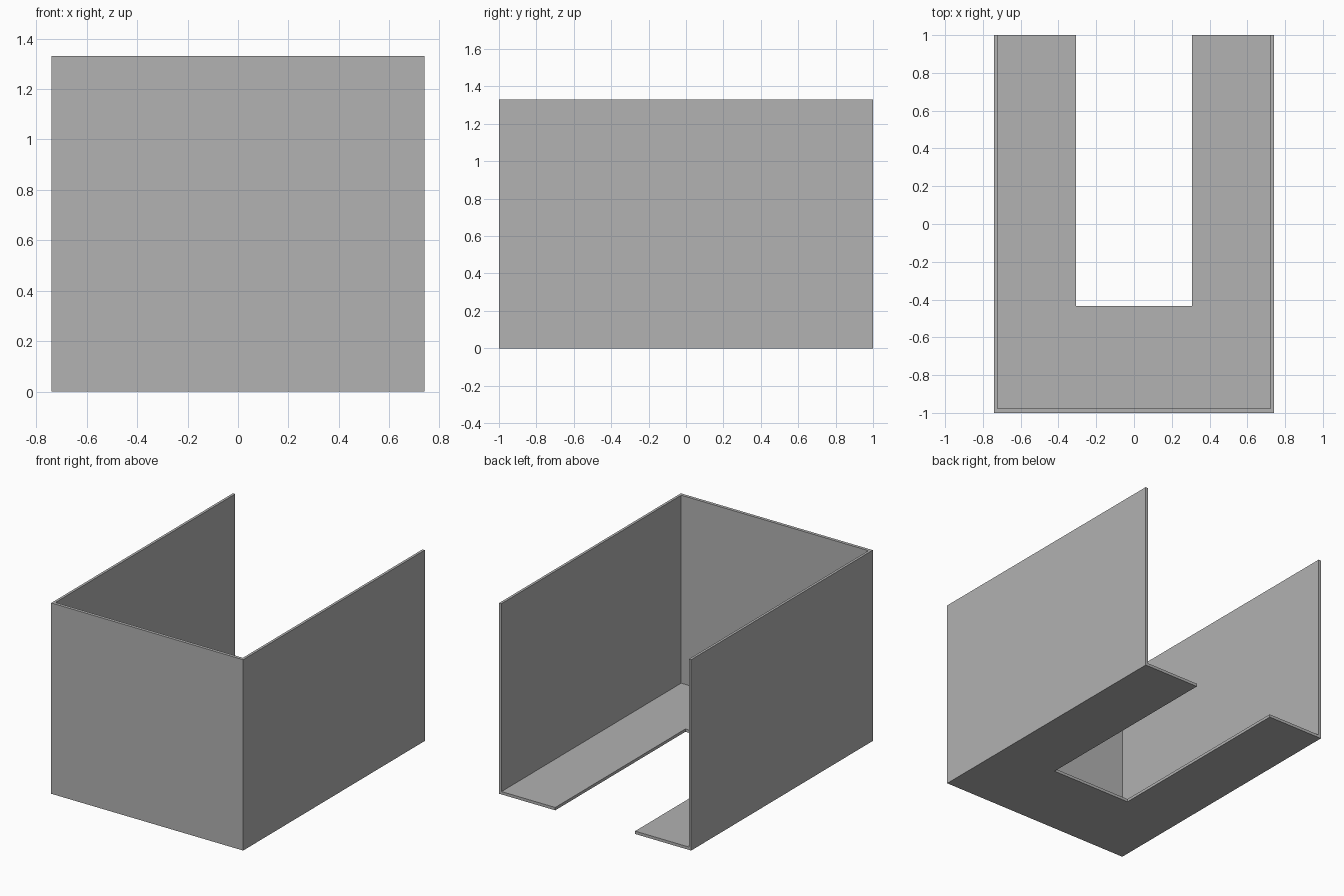
import bpy
from mathutils import Vector

old = bpy.data.objects.get("Cube")
if old:
    bpy.data.objects.remove(old, do_unlink=True)

HALF_W, HALF_L, HEIGHT = 0.74, 1.0, 1.33
SIDE, FRONT, FLOOR = 0.018, 0.022, 0.02
SLOT_HALF_W, SLOT_FRONT = 0.308, -0.433
OVER = 0.2  # how far the cutters reach past the shell

grey = bpy.data.materials.new("plain grey")
grey.use_nodes = True
colour = (0.445, 0.445, 0.445, 1)
grey.diffuse_color = colour
grey.node_tree.nodes["Principled BSDF"].inputs["Base Color"].default_value = colour


def box(name, low, high):
    """Axis-aligned box between two corners."""
    low, high = Vector(low), Vector(high)
    bpy.ops.mesh.primitive_cube_add(size=1, location=(low + high) / 2)
    obj = bpy.context.object
    obj.name = obj.data.name = name
    obj.scale = high - low
    bpy.ops.object.transform_apply(location=True, rotation=False, scale=True)
    obj.data.materials.append(grey)
    return obj


def cut(target, cutter):
    """Subtract the cutter from the target and discard it."""
    cutter.hide_render = True
    mod = target.modifiers.new("cut", 'BOOLEAN')
    mod.operation = 'DIFFERENCE'
    mod.solver = 'EXACT'
    mod.object = cutter
    bpy.context.view_layer.objects.active = target
    bpy.ops.object.modifier_apply(modifier=mod.name)
    bpy.data.objects.remove(cutter, do_unlink=True)


# Outer block of the open tray
shell = box("open_tray_shell", (-HALF_W, -HALF_L, 0), (HALF_W, HALF_L, HEIGHT))

# Interior, open at the top and the back
cut(shell, box("interior_cutter",
               (SIDE - HALF_W, FRONT - HALF_L, FLOOR),
               (HALF_W - SIDE, HALF_L + OVER, HEIGHT + OVER)))

# Slot through the floor, open at the back
cut(shell, box("floor_slot_cutter",
               (-SLOT_HALF_W, SLOT_FRONT, -OVER),
               (SLOT_HALF_W, HALF_L + OVER, OVER)))
